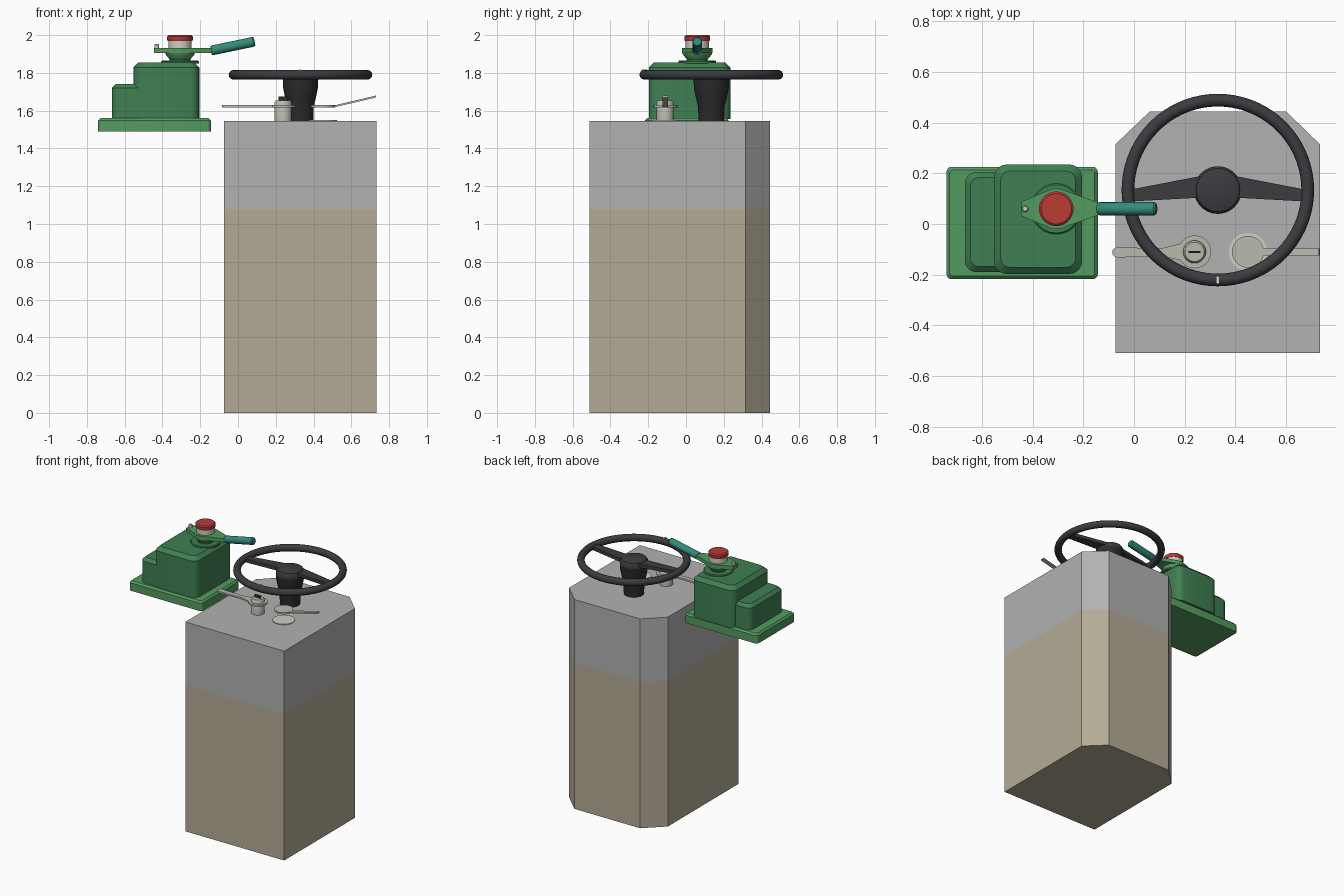
import bpy, bmesh, math
from mathutils import Vector

if "Cube" in bpy.data.objects:
    bpy.data.objects.remove(bpy.data.objects["Cube"])


def mat(name, r, g, b):
    m = bpy.data.materials.new(name)
    m.diffuse_color = (r, g, b, 1)
    m.use_nodes = True
    m.node_tree.nodes["Principled BSDF"].inputs["Base Color"].default_value = m.diffuse_color
    return m


TAN = mat("tan", .455, .41, .305)
GREY = mat("grey", .445, .445, .445)
BLACK = mat("black", .024, .024, .026)
RUBBER = mat("rubber", .042, .045, .05)
GREEN = mat("green", .05, .215, .087)
LIGHT_GREEN = mat("light_green", .09, .33, .115)
RED = mat("red", .48, .045, .038)
TEAL = mat("teal", .032, .26, .2)
METAL = mat("metal", .5, .49, .43)
PALE = mat("pale", .62, .61, .56)


def smooth(ob, angle=35):
    bpy.ops.object.select_all(action='DESELECT')
    ob.select_set(True)
    bpy.context.view_layer.objects.active = ob
    bpy.ops.object.shade_smooth_by_angle(angle=math.radians(angle))


def loft(name, rings, mats, rounded=True):
    """Closed skin through rings of 3D points; one material, or one per band."""
    bm = bmesh.new()
    vs = [[bm.verts.new(p) for p in ring] for ring in rings]
    n = len(rings[0])
    last = len(mats) - 1
    bm.faces.new(vs[0])
    for k in range(len(vs) - 1):
        for i in range(n):
            j = (i + 1) % n
            f = bm.faces.new((vs[k][i], vs[k][j], vs[k + 1][j], vs[k + 1][i]))
            f.material_index = min(k, last)
    bm.faces.new(vs[-1]).material_index = last
    bmesh.ops.recalc_face_normals(bm, faces=bm.faces)
    me = bpy.data.meshes.new(name)
    bm.to_mesh(me)
    bm.free()
    for m in mats:
        me.materials.append(m)
    ob = bpy.data.objects.new(name, me)
    bpy.context.collection.objects.link(ob)
    if rounded:
        smooth(ob)
    return ob


def arc(cx, cy, r, a0, a1, n):
    return [(cx + r * math.cos(math.radians(a0 + (a1 - a0) * i / n)),
             cy + r * math.sin(math.radians(a0 + (a1 - a0) * i / n))) for i in range(n + 1)]


def prism(name, outline, z0, z1, m, rounded=True):
    return loft(name, [[(x, y, z) for x, y in outline] for z in (z0, z1)], [m], rounded)


def lathe(name, x, y, profile, m, n=40):
    return loft(name, [[(px, py, z) for px, py in arc(x, y, r, 0, 360, n)[:-1]]
                       for r, z in profile], [m])


def housing(name, x0, x1, y0, y1, z0, z1, r, ch, m):
    """Box with rounded upright corners and a chamfered top edge."""
    def ring(d, z):
        rr = max(r - d * .5, .006)
        pts = []
        for cx, cy, a in ((x1 - d - rr, y1 - d - rr, 0), (x0 + d + rr, y1 - d - rr, 90),
                          (x0 + d + rr, y0 + d + rr, 180), (x1 - d - rr, y0 + d + rr, 270)):
            pts += [(px, py, z) for px, py in arc(cx, cy, rr, a, a + 90, 5)]
        return pts
    return loft(name, [ring(0, z0), ring(0, z1 - ch), ring(ch, z1)], [m])


# Cabinet with chamfered back corners, two-tone
foot = [(-.073, -.51), (.734, -.51), (.734, .315), (.6, .445), (.063, .445), (-.073, .315)]
loft("cabinet", [[(x, y, z) for x, y in foot] for z in (0, 1.08, 1.545)], [TAN, GREY], False)

# Steering wheel, column and spokes
WX, WY = .331, .134
bpy.ops.mesh.primitive_torus_add(location=(WX, WY, 1.79), major_radius=.355, minor_radius=.025,
                                 major_segments=72, minor_segments=16)
rim = bpy.context.object
rim.name = "wheel_rim"
rim.data.materials.append(RUBBER)
smooth(rim, 60)
lathe("steering_column", WX, WY, [(.068, 1.545), (.07, 1.62), (.082, 1.67), (.092, 1.72),
                                  (.094, 1.765)], BLACK)
lathe("wheel_hub", WX, WY, [(.094, 1.765), (.094, 1.79), (.085, 1.803), (.055, 1.812),
                            (.015, 1.816)], RUBBER)
for side, s in (("left", -1), ("right", 1)):
    prism("spoke_" + side, [(WX + s * x, WY + y) for x, y in
                            ((.07, .055), (.345, .002), (.345, -.045), (.07, -.03))],
          1.775, 1.8, RUBBER, False)
prism("wheel_mark", [(WX - .005, WY - .37), (WX + .005, WY - .37),
                     (WX + .005, WY - .34), (WX - .005, WY - .34)], 1.8, 1.817, PALE, False)

# Left lever with key post
KX, KY = .239, -.11
lathe("key_post", KX, KY, [(.045, 1.545), (.045, 1.645), (.038, 1.655)], METAL)
outline = arc(KX, KY, .065, -150, 150, 28) + [(.11, KY + .014)]
outline += arc(-.066, KY - .002, .02, 90, 270, 8) + [(.11, KY - .018)]
prism("left_lever", outline, 1.617, 1.629, METAL)
prism("key_slot", [(KX - .024, KY - .004), (KX + .024, KY - .004),
                   (KX + .024, KY + .004), (KX - .024, KY + .004)], 1.65, 1.675, BLACK, False)

# Right lever, bent upward, above its base disc
RX, RY = .45, -.11
lathe("lever_base_disc", RX, RY, [(.075, 1.545), (.075, 1.55)], PALE)
lathe("right_lever_disc", RX, RY, [(.063, 1.617), (.063, 1.629)], METAL)
bend = [(.47, 1.618), (.51, 1.618), (.732, 1.67), (.73, 1.68), (.51, 1.628), (.47, 1.628)]
loft("right_lever", [[(x, RY + d, z) for x, z in bend] for d in (-.014, .014)], [METAL], False)

# Green controller housing
housing("controller_base", -.74, -.143, -.218, .226, 1.49, 1.56, .02, .012, LIGHT_GREEN)
housing("controller_step", -.668, -.25, -.19, .205, 1.555, 1.742, .045, .022, GREEN)
housing("controller_body", -.553, -.205, -.197, .235, 1.555, 1.855, .05, .026, GREEN)

# Rotating head, handle plate and grip
HX, HY = -.307, .06
lathe("head_boss", HX, HY, [(.1, 1.85), (.1, 1.86), (.095, 1.865)], GREEN)
lathe("head_neck", HX, HY, [(.055, 1.86), (.055, 1.872), (.076, 1.897), (.08, 1.91),
                            (.08, 1.932)], LIGHT_GREEN)
plate = arc(HX, HY, .08, -72, 72, 12)[::1]
plate += arc(HX, HY, .08, 108, 252, 12)
right, left = arc(HX, HY, .08, -72, -72, 1)[:1], arc(HX, HY, .08, 108, 108, 1)[:1]
outline = [(-.14, HY - .024), (-.14, HY + .024)] + arc(HX, HY, .08, 72, 108, 8)
outline += [(-.445, HY + .028), (-.445, HY - .028)] + arc(HX, HY, .08, 252, 288, 8)
prism("handle_plate", outline, 1.905, 1.932, LIGHT_GREEN)
a, b = Vector((-.143, HY, 1.918)), Vector((.088, HY, 1.966))
d = (b - a).normalized()
u, v = Vector((0, 1, 0)), d.cross(Vector((0, 1, 0)))
loft("handle_grip", [[a.lerp(b, t) + u * cx + v * cy for cx, cy in arc(0, 0, r, 0, 360, 24)[:-1]]
                     for t, r in ((0, .022), (.03, .026), (.97, .026), (1, .021))], [TEAL])
lathe("stop_pin", -.43, HY, [(.013, 1.925), (.013, 1.948), (.009, 1.953)], PALE, 16)

# Red push button on pale collar
lathe("button_collar", HX, HY, [(.062, 1.93), (.062, 1.972)], PALE)
lathe("push_button", HX, HY, [(.064, 1.968), (.068, 1.974), (.068, 1.993), (.06, 2.0)], RED)
